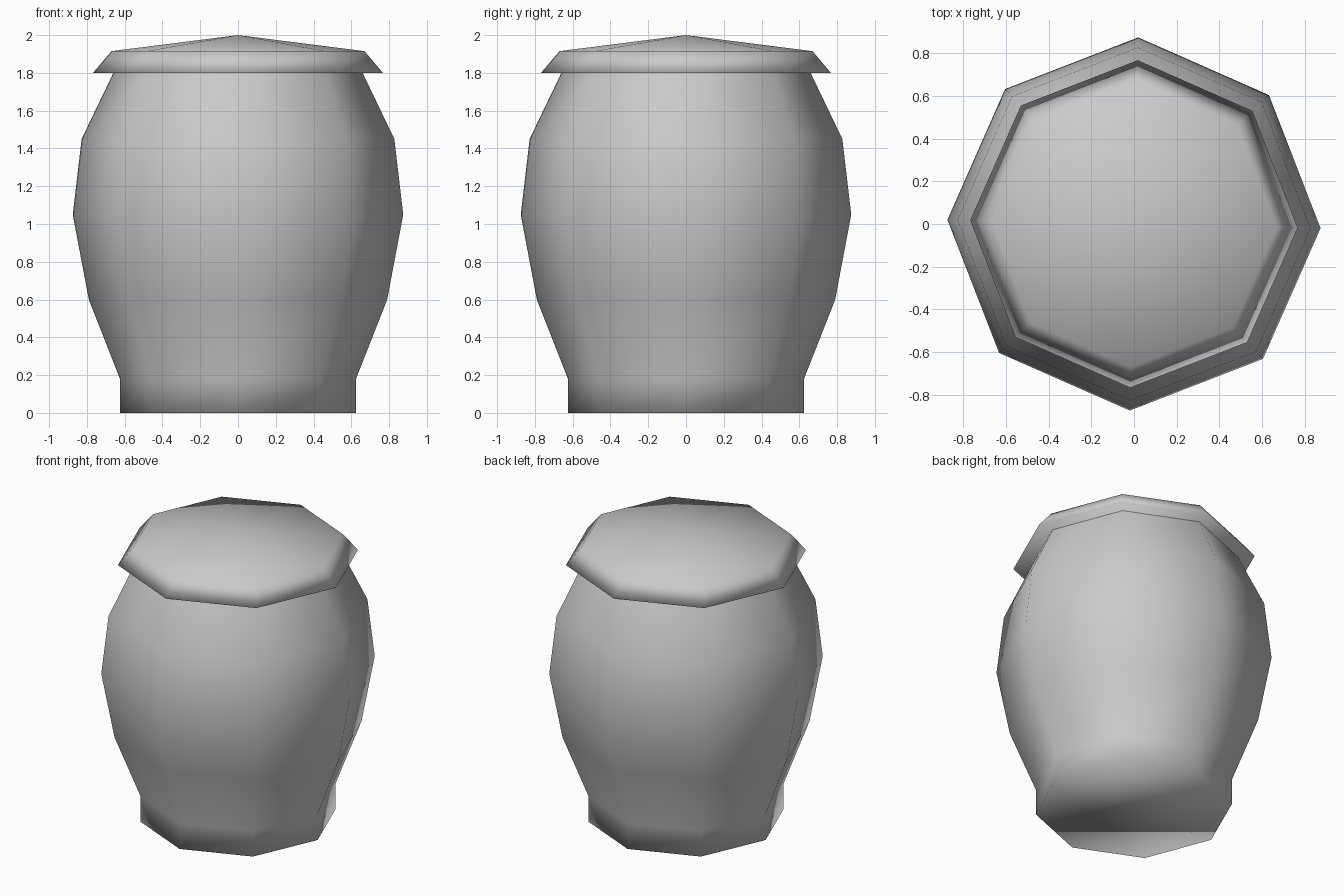
import bpy, bmesh, math

cube = bpy.data.objects.get("Cube")
if cube:
    bpy.data.objects.remove(cube, do_unlink=True)

SIDES = 8
TWIST = math.radians(-1.3)

# Single plain grey finish
grey = bpy.data.materials.new("plain grey")
grey.use_nodes = True
colour = (0.59, 0.59, 0.59, 1)
grey.diffuse_color = colour
grey.node_tree.nodes["Principled BSDF"].inputs["Base Color"].default_value = colour


def lathe(name, profile, cap_bottom=True, apex=None):
    """Turn a (radius, height) profile into an eight-sided smooth shell."""
    bm = bmesh.new()
    rings = []
    for r, z in profile:
        angles = [TWIST + math.tau * i / SIDES for i in range(SIDES)]
        rings.append([bm.verts.new((r * math.cos(a), r * math.sin(a), z)) for a in angles])
    for low, high in zip(rings, rings[1:]):
        for i in range(SIDES):
            j = (i + 1) % SIDES
            bm.faces.new((low[i], low[j], high[j], high[i]))
    if cap_bottom:
        bm.faces.new(rings[0][::-1])
    if apex is not None:
        tip = bm.verts.new((0, 0, apex))
        for i in range(SIDES):
            bm.faces.new((rings[-1][i], rings[-1][(i + 1) % SIDES], tip))
    for face in bm.faces:
        face.smooth = True
    mesh = bpy.data.meshes.new(name)
    bm.to_mesh(mesh)
    bm.free()
    mesh.materials.append(grey)
    obj = bpy.data.objects.new(name, mesh)
    bpy.context.collection.objects.link(obj)
    return obj


# Bulging jar body on a straight foot, open under the lid
lathe("jar_body", [(0.625, 0), (0.625, 0.18), (0.79, 0.6),
                   (0.875, 1.05), (0.828, 1.45), (0.66, 1.8)])

# Overhanging lid with a sloped rim and a shallow pointed top
lathe("jar_lid", [(0.768, 1.8), (0.67, 1.915)], apex=2.0)
